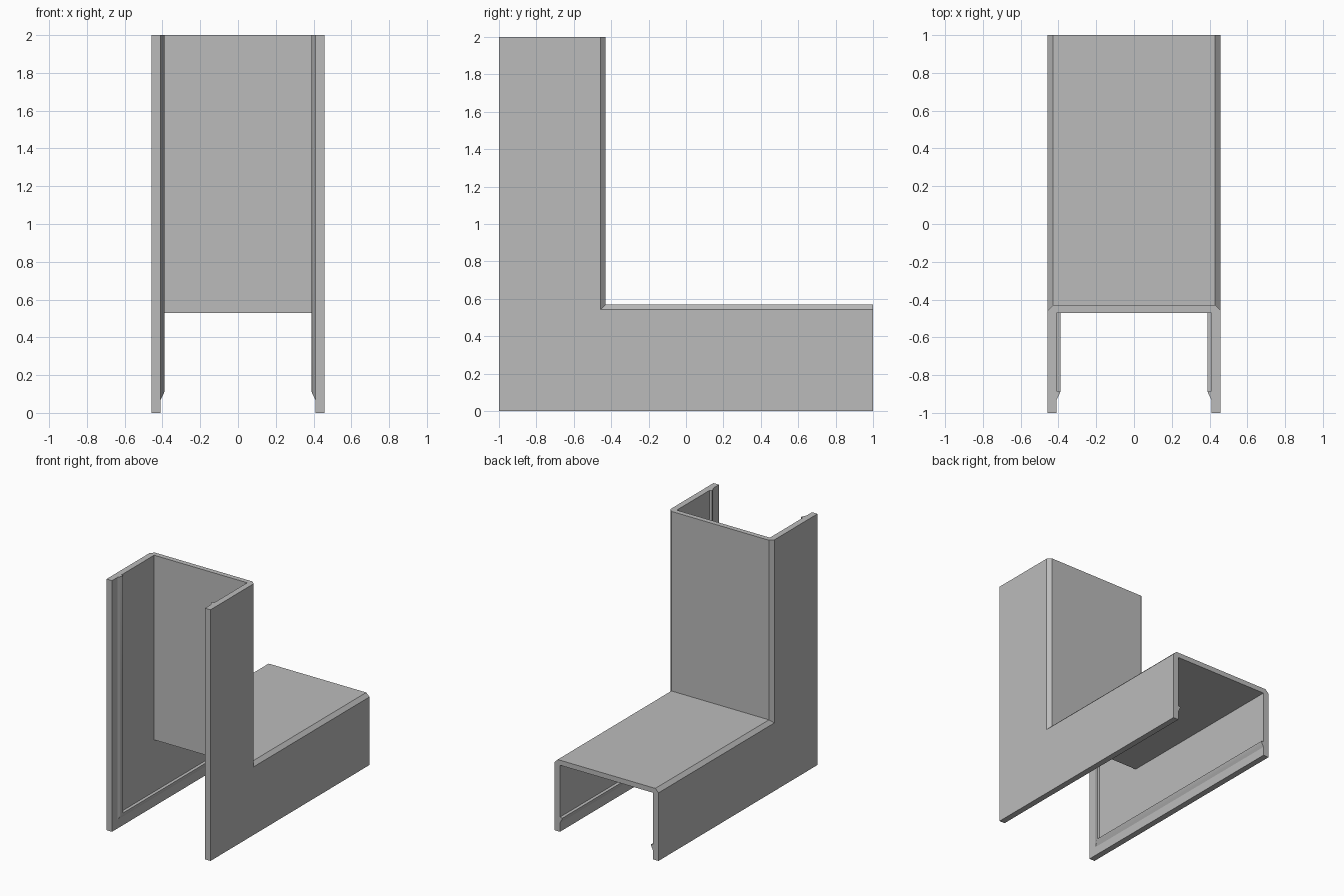
import bpy, bmesh, math

cube = bpy.data.objects.get("Cube")
if cube:
    bpy.data.objects.remove(cube, do_unlink=True)

# Plain grey plastic
grey = bpy.data.materials.new("grey plastic")
grey.use_nodes = True
colour = (0.5, 0.5, 0.5, 1)
grey.diffuse_color = colour
grey.node_tree.nodes["Principled BSDF"].inputs["Base Color"].default_value = colour


def sweep_elbow(name, profile):
    """Sweep an (x, depth) profile along a mitred right-angle bend."""
    bm = bmesh.new()
    stations = [
        lambda x, d: (x, 1, d),           # rear end of the flat arm
        lambda x, d: (x, d - 1, d),       # mitre
        lambda x, d: (x, d - 1, 2),       # top end of the upright arm
    ]
    rings = [[bm.verts.new(place(x, d)) for x, d in profile] for place in stations]
    count = len(profile)
    for a, b in zip(rings, rings[1:]):
        for i in range(count):
            j = (i + 1) % count
            bm.faces.new((a[i], a[j], b[j], b[i]))
    bm.faces.new(rings[0])
    bm.faces.new(rings[-1][::-1])
    bmesh.ops.recalc_face_normals(bm, faces=bm.faces)
    mesh = bpy.data.meshes.new(name)
    bm.to_mesh(mesh)
    bm.free()
    mesh.materials.append(grey)
    obj = bpy.data.objects.new(name, mesh)
    bpy.context.collection.objects.link(obj)
    return obj


# Half section: chamfered cover, side wall, and snap bead inside the open edge
half = [(0.43, 0.57), (0.458, 0.542), (0.458, 0), (0.41, 0),
        (0.41, 0.07), (0.402, 0.085), (0.394, 0.1), (0.39, 0.113),
        (0.41, 0.117), (0.41, 0.53)]
section = half + [(-x, d) for x, d in reversed(half)]
elbow = sweep_elbow("trunking_elbow", section)

# Smooth only the rounded bead
bpy.ops.object.select_all(action="DESELECT")
elbow.select_set(True)
bpy.context.view_layer.objects.active = elbow
bpy.ops.object.shade_smooth_by_angle(angle=math.radians(25))
